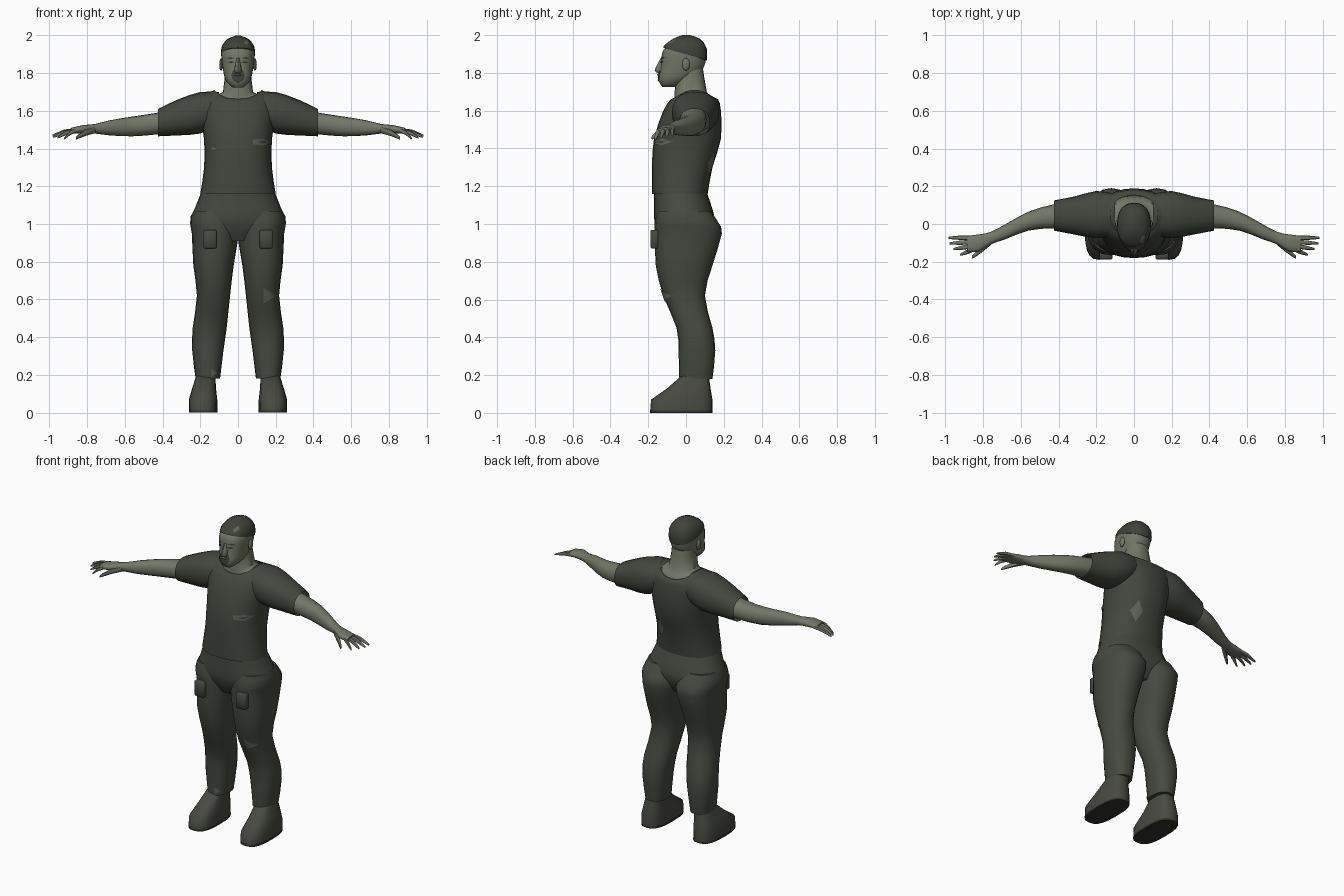
import bpy, bmesh, math
from mathutils import Vector
from mathutils.bvhtree import BVHTree

if "Cube" in bpy.data.objects:
    bpy.data.objects.remove(bpy.data.objects["Cube"])


def material(name, red, green, blue):
    mat = bpy.data.materials.new(name)
    mat.use_nodes = True
    colour = (red, green, blue, 1)
    mat.diffuse_color = colour
    mat.node_tree.nodes["Principled BSDF"].inputs["Base Color"].default_value = colour
    return mat


SKIN = material("skin", .17, .185, .14)
SHIRT = material("shirt cloth", .056, .063, .048)
PANTS = material("trouser cloth", .06, .067, .051)
BOOT = material("boot leather", .063, .068, .053)
SOLE = material("dark sole", .03, .033, .026)
HAIR = material("hair", .05, .055, .042)
TORN = material("torn cloth gap", .12, .13, .1)


def finish(name, bm, mat):
    bmesh.ops.recalc_face_normals(bm, faces=bm.faces)
    mesh = bpy.data.meshes.new(name)
    bm.to_mesh(mesh)
    bm.free()
    mesh.materials.append(mat)
    part = bpy.data.objects.new(name, mesh)
    bpy.context.collection.objects.link(part)
    bpy.ops.object.select_all(action='DESELECT')
    part.select_set(True)
    bpy.context.view_layer.objects.active = part
    bpy.ops.object.shade_smooth_by_angle(angle=math.radians(50))
    return part


def smooth_sections(sections, steps):
    """Rounded in-between sections through the given ones."""
    keys = [list(section) + [0] * (7 - len(section)) for section in sections]
    keys = [keys[0]] + keys + [keys[-1]]
    result = []
    for before, start, end, after in zip(keys, keys[1:], keys[2:], keys[3:]):
        for step in range(steps):
            f = step / steps
            result.append([
                b + (c - a) * f / 2 + (a - b * 5 / 2 + c * 2 - d / 2) * f ** 2
                + ((b - c) * 3 + d - a) / 2 * f ** 3
                for a, b, c, d in zip(before, start, end, after)])
    return result + [keys[-1]]


def loft(name, mat, sections, axis='z', side=1, sides=20, steps=2, power=.87, closed=True):
    """Section: position, centre, half width, low, high, then tilt and lift of the rim."""
    bm = bmesh.new()
    rings = []
    for place, centre, half, low, high, tilt, lift in smooth_sections(sections, steps):
        ring = []
        for i in range(sides):
            turn = math.tau * i / sides
            c, s = math.cos(turn), math.sin(turn)
            across = centre + half * math.copysign(abs(c) ** power, c)
            along = (low + high) / 2 + (high - low) / 2 * math.copysign(abs(s) ** power, s)
            level = place + tilt * s + lift * c * c
            x, y, z = (across, along, level) if axis == 'z' else (level, across, along)
            ring.append(bm.verts.new((x * side, y, z)))
        rings.append(ring)
    for lower, upper in zip(rings, rings[1:]):
        for i in range(sides):
            bm.faces.new((lower[i - 1], lower[i], upper[i], upper[i - 1]))
    if closed:
        bm.faces.new(rings[0])
        bm.faces.new(rings[-1])
    return finish(name, bm, mat)


def body(name, mat, sections, **options):
    """Centred loft from height, half width, front and back."""
    return loft(name, mat, [(s[0], 0, *s[1:]) for s in sections], **options)


def patch(name, mat, target, x, z, width, height, corners, facing=1):
    """Thin plate draped on the front (or back) of a part."""
    tree = BVHTree.FromPolygons([v.co for v in target.data.vertices],
                                [p.vertices for p in target.data.polygons])
    bm = bmesh.new()
    outline = []
    for i in range(corners):
        turn = math.tau * i / corners
        outline.append(bm.verts.new((x + width * math.cos(turn), 0, z + height * math.sin(turn))))
    bm.faces.new(outline)
    bmesh.ops.poke(bm, faces=bm.faces)
    bmesh.ops.subdivide_edges(bm, edges=bm.edges, cuts=2, use_grid_fill=True)
    for v in bm.verts:
        hit = tree.ray_cast(Vector((v.co.x, -facing, v.co.z)), Vector((0, facing, 0)))[0]
        if hit:
            v.co.y = hit.y - .005 * facing
    return finish(name, bm, mat)


def ball(name, mat, place, size):
    bm = bmesh.new()
    bmesh.ops.create_uvsphere(bm, u_segments=10, v_segments=8, radius=1)
    bmesh.ops.scale(bm, vec=size, verts=bm.verts)
    bmesh.ops.translate(bm, vec=place, verts=bm.verts)
    finish(name, bm, mat)


def finger(name, root, tip, radius, side):
    """Tapered, slightly arched digit."""
    sections = []
    for f in (0, .5, .9, 1):
        point = Vector(root).lerp(Vector(tip), f)
        point.z += .03 * f * (1 - f)
        r = radius * (1 - f ** 4 * .6)
        sections.append((point.x, point.y, r, point.z - r, point.z + r))
    loft(name, SKIN, sections, axis='x', side=side, sides=8, steps=1)


# Shirt with an open collar, and its tears
shirt = body("shirt_body", SHIRT, [
    (1.16, .2, -.18, .115), (1.3, .18, -.18, .14), (1.45, .18, -.17, .185),
    (1.6, .2, -.12, .185), (1.66, .18, -.08, .17, 0, .02),
    (1.66, .125, -.06, .15, 0, .05)], sides=28, closed=False)
patch("chest_tear", TORN, shirt, .12, 1.435, .05, .02, 5)
patch("chest_tear_fold", SHIRT, patch("chest_tear_edge", TORN, shirt, .12, 1.435, .04, .015, 5),
      .13, 1.435, .025, .008, 4)
patch("side_tear", TORN, shirt, -.13, 1.4, .02, .01, 3)
patch("back_tear", TORN, shirt, .09, 1.32, .035, .065, 4, -1)

# Trouser seat
body("trouser_seat", PANTS, [
    (.91, .1, -.12, .1), (1, .25, -.165, .15), (1.08, .23, -.17, .14),
    (1.18, .19, -.17, .105)], sides=28)

# Neck, head, face and hair
body("neck", SKIN, [
    (1.6, .15, -.07, .15), (1.66, .12, -.06, .14, 0, .03),
    (1.7, .08, -.06, .11), (1.86, .065, -.05, .085)])
head = body("head", SKIN, [
    (1.725, .03, -.125, -.06), (1.76, .065, -.145, .02), (1.82, .08, -.135, .09),
    (1.88, .088, -.13, .105), (1.92, .087, -.12, .107), (1.97, .06, -.075, .075)], sides=24)
hair = body("hair_cap", HAIR, [
    (1.9, .09, -.122, .11, -.035), (1.94, .087, -.11, .11, -.01),
    (1.98, .058, -.07, .075), (2, .01, -.02, .02)], sides=24)
body("nose", SKIN, [(1.8, .015, -.15, -.1), (1.815, .02, -.166, -.1),
                    (1.88, .009, -.133, -.1)], sides=8)
patch("beard", HAIR, head, 0, 1.787, .037, .04, 8)
ball("lips", SKIN, (0, -.143, 1.79), (.02, .01, .006))
patch("bald_scar", TORN, hair, .045, 1.963, .015, .015, 4)

for side, tag in ((1, "left_"), (-1, "right_")):
    patch(tag + "eye", SOLE, head, side * .036, 1.858, .017, .006, 4)
    patch(tag + "brow", HAIR, head, side * .04, 1.88, .023, .006, 4)
    ball(tag + "ear", SKIN, (side * .09, 0, 1.845), (.01, .02, .033))

    # Sleeve and bare arm
    loft(tag + "sleeve", SHIRT, [
        (.1, .05, .11, 1.53, 1.7), (.2, .05, .125, 1.48, 1.7),
        (.32, .045, .1, 1.47, 1.66), (.425, .045, .08, 1.465, 1.61)],
        axis='x', side=side, closed=False)
    loft(tag + "arm", SKIN, [
        (.3, .04, .07, 1.49, 1.62), (.43, .04, .063, 1.475, 1.59), (.56, .015, .05, 1.465, 1.57),
        (.68, -.04, .04, 1.47, 1.55), (.76, -.075, .033, 1.48, 1.53),
        (.82, -.1, .045, 1.48, 1.525), (.885, -.106, .044, 1.48, 1.51)],
        axis='x', side=side, sides=16)

    # Hand digits fan out from little finger to index
    for i, name in enumerate(("little", "ring", "middle", "index")):
        y = -.073 - .022 * i
        finger(tag + name + "_finger", (.86, y, 1.497),
               (.985 - .007 * i * i, y - .008 * i, 1.467 - .005 * i), .012, side)
    finger(tag + "thumb", (.755, -.09, 1.5), (.86, -.178, 1.455), .018, side)

    # Trouser leg and pocket
    leg = loft(tag + "trouser_leg", PANTS, [
        (.18, .16, .065, -.035, .14), (.33, .16, .083, -.04, .155), (.45, .15, .09, -.05, .14),
        (.62, .13, .088, -.12, .1), (.78, .13, .107, -.16, .14),
        (.95, .12, .125, -.165, .19), (1.01, .125, .13, -.165, .17),
        (1.07, .12, .115, -.15, .13)], side=side)
    bm = bmesh.new()
    bmesh.ops.create_cube(bm, size=1)
    bmesh.ops.scale(bm, vec=(.068, .04, .098), verts=bm.verts)
    bmesh.ops.translate(bm, vec=(side * .148, -.167, .92), verts=bm.verts)
    bmesh.ops.bevel(bm, geom=bm.edges[:], offset=.005, segments=1, affect='EDGES')
    finish(tag + "pocket", bm, PANTS)
    if side > 0:
        patch("knee_tear", TORN, leg, .16, .62, .05, .045, 3)
    else:
        patch("ankle_tear", TORN, leg, -.13, .21, .02, .025, 3)

    # Boot and sole
    loft(tag + "boot", BOOT, [
        (.01, .185, .075, -.19, .14), (.07, .185, .075, -.185, .14),
        (.13, .18, .063, -.1, .13), (.2, .17, .05, -.02, .12)], side=side, steps=1, power=.72)
    loft(tag + "sole", SOLE, [(0, .185, .076, -.19, .14), (.012, .185, .076, -.19, .14)],
         side=side, steps=1, power=.72)
